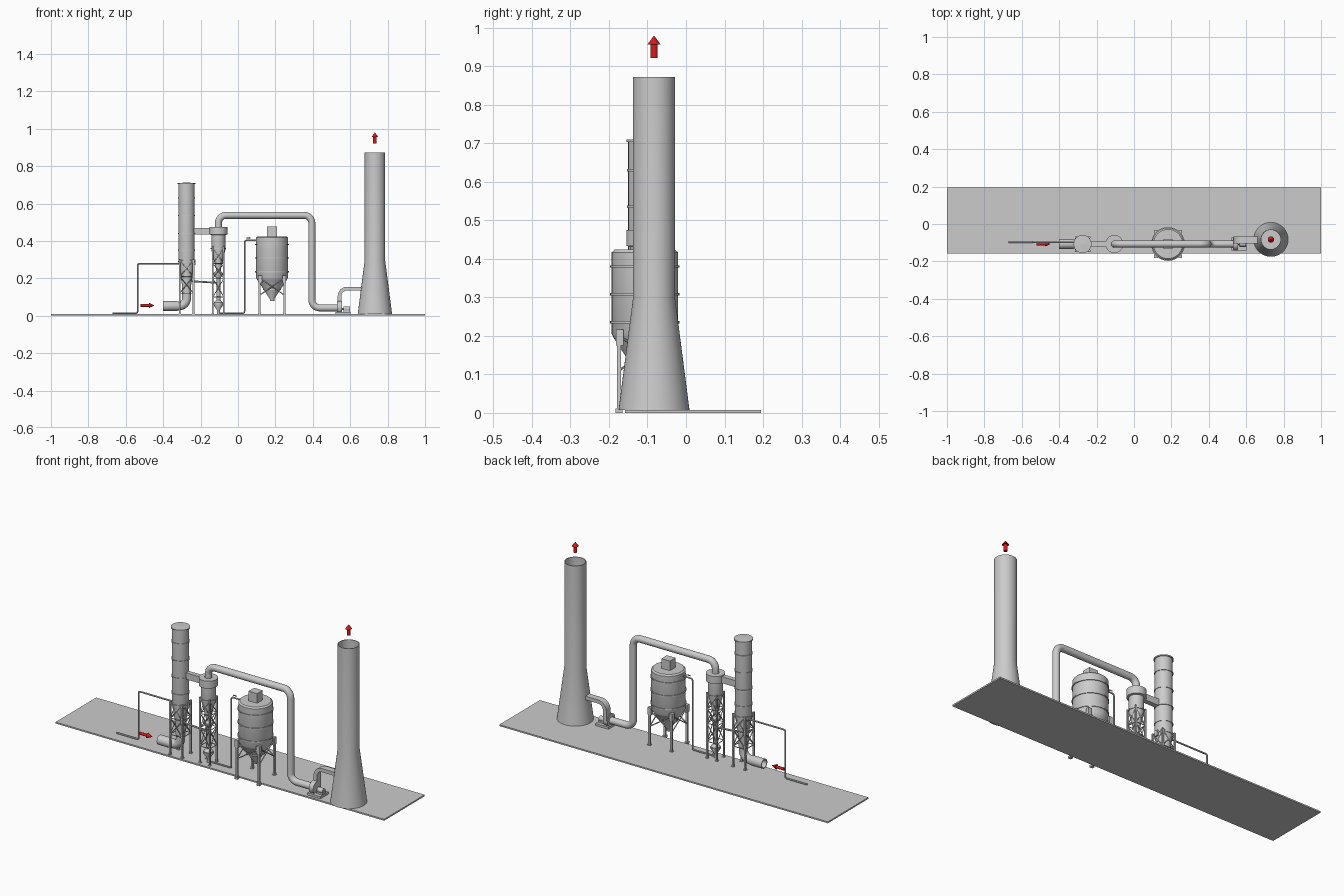
import bpy, math
from mathutils import Vector

if "Cube" in bpy.data.objects:
    bpy.data.objects.remove(bpy.data.objects["Cube"])

red = bpy.data.materials.new("red")
red.diffuse_color = (0.7, 0.01, 0.01, 1)
red.use_nodes = True
red.node_tree.nodes["Principled BSDF"].inputs["Base Color"].default_value = red.diffuse_color
Y = -0.107   # common centre line of the plant
G = 0.008    # top of the base plate


def smooth(o):
    bpy.ops.object.select_all(action='DESELECT')
    o.select_set(True)
    bpy.context.view_layer.objects.active = o
    bpy.ops.object.shade_smooth_by_angle(angle=math.radians(35))


def mesh_object(name, verts, faces):
    me = bpy.data.meshes.new(name)
    me.from_pydata(verts, [], faces)
    o = bpy.data.objects.new(name, me)
    bpy.context.collection.objects.link(o)
    return o


def lathe(name, profile, loc, axis='Z', n=40, mat=None):
    """Revolve (radius, height) points about Z, or lay them along X."""
    verts, faces = [], []
    for r, h in profile:
        for i in range(n):
            a = 2 * math.pi * i / n
            c, s = max(r, 1e-5) * math.cos(a), max(r, 1e-5) * math.sin(a)
            v = (c, s, h) if axis == 'Z' else (h, c, s)
            verts.append(Vector(v) + Vector(loc))
    for k in range(len(profile) - 1):
        for i in range(n):
            j = (i + 1) % n
            faces.append((k * n + i, k * n + j, (k + 1) * n + j, (k + 1) * n + i))
    o = mesh_object(name, verts, faces)
    if mat:
        o.data.materials.append(mat)
    smooth(o)
    return o


def box(name, x0, x1, y0, y1, z0, z1):
    v = [(x, y, z) for x in (x0, x1) for y in (y0, y1) for z in (z0, z1)]
    f = [(0, 1, 3, 2), (4, 6, 7, 5), (0, 4, 5, 1), (2, 3, 7, 6), (0, 2, 6, 4), (1, 5, 7, 3)]
    return mesh_object(name, v, f)


def pipe(name, pts, r, bend=0.0, section=None):
    """Sweep a round (or given) section along points with rounded corners."""
    pts = [Vector(p) for p in pts]
    path = [pts[0]]
    for a, b, c in zip(pts, pts[1:], pts[2:]):
        p, q = b + (a - b).normalized() * bend, b + (c - b).normalized() * bend
        o = p + q - b
        for i in range(9):
            t = i / 8 * math.pi / 2
            path.append(o + (p - o) * math.cos(t) + (q - o) * math.sin(t))
    path.append(pts[-1])
    n = len(section) if section else (24 if r > 0.01 else 10)
    sec = section or [(r * math.cos(2 * math.pi * i / n), r * math.sin(2 * math.pi * i / n)) for i in range(n)]
    verts, faces = [], []
    side = Vector((0, 1, 0))
    for k, p in enumerate(path):
        t = (path[min(k + 1, len(path) - 1)] - path[max(k - 1, 0)]).normalized()
        if abs(t.dot(side)) > 0.95:
            side = Vector((1, 0, 0))
        u = (side - t * side.dot(t)).normalized()
        w = u.cross(t)
        verts += [p + u * a + w * b for a, b in sec]
    for k in range(len(path) - 1):
        for i in range(n):
            j = (i + 1) % n
            faces.append((k * n + i, k * n + n + i, k * n + n + j, k * n + j))
    faces += [tuple(range(n)), tuple(range(len(verts) - 1, len(verts) - n - 1, -1))]
    o = mesh_object(name, verts, faces)
    smooth(o)
    return o


def ring(name, x, y, z, r, h=0.006):
    lathe(name, [(r - 0.006, -h / 2), (r, -h / 2), (r, h / 2), (r - 0.006, h / 2)], (x, y, z))


def frame(name, x, y, s, top, levels, r):
    """Four legs with horizontal rails and cross bracing between levels."""
    cs = [(x + s * a, y + s * b) for a, b in ((-1, -1), (1, -1), (1, 1), (-1, 1))]
    for i, c in enumerate(cs):
        d = cs[(i + 1) % 4]
        box(name + "_leg", c[0] - r, c[0] + r, c[1] - r, c[1] + r, 0, top)
        box(name + "_foot", c[0] - 1.6 * r, c[0] + 1.6 * r, c[1] - 1.6 * r, c[1] + 1.6 * r, 0, 0.011)
        for z0, z1 in zip(levels, levels[1:]):
            pipe(name + "_brace", [(*c, z0), (*d, z1)], r * 0.55)
            pipe(name + "_brace", [(*d, z0), (*c, z1)], r * 0.55)
        if len(levels) > 2:
            for z in levels:
                pipe(name + "_rail", [(*c, z), (*d, z)], r * 0.55)


def arrow(name, loc, length, r, axis):
    h = length * 0.6
    lathe(name, [(0, 0), (r * .55, 0), (r * .55, h), (r, h), (0, length)], loc, axis, 24, red)


# Base plate
box("base_plate", -1, 1, -0.158, 0.195, 0, G)

# Chimney, hollow at the top
lathe("chimney", [(0, G), (0.092, G), (0.055, 0.295), (0.055, 0.872), (0.051, 0.872),
                  (0.051, 0.3), (0, 0.3)], (0.732, -0.083, 0), n=48)

# Reactor tower with stiffening rings and support frame
tx = -0.275
lathe("reactor_tower", [(0, 0.115), (0.024, 0.115), (0.024, 0.16), (0.043, 0.285), (0.043, 0.71),
                        (0, 0.712)], (tx, Y, 0))
for z in (0.29, 0.35, 0.44, 0.535, 0.63):
    ring("reactor_ring", tx, Y, z, 0.046)
ring("reactor_top_flange", tx, Y, 0.707, 0.048)
frame("reactor_frame", tx, Y, 0.037, 0.3, [0.12, 0.21, 0.295], 0.0045)
box("reactor_side_column", -0.236, -0.226, Y - 0.01, Y + 0.01, 0.27, 0.30)

# Gas inlet: open drum, reducer and elbow up into the reactor
lathe("gas_inlet", [(0.021, 0.07), (0.021, 0), (0.026, 0), (0.026, 0.075), (0.023, 0.085)],
      (-0.402, Y, 0.052), 'X')
lathe("gas_inlet_back", [(0, 0.06), (0.022, 0.06)], (-0.402, Y, 0.052), 'X')
pipe("inlet_elbow", [(-0.32, Y, 0.052), (tx, Y, 0.052), (tx, Y, 0.13)], 0.0235, 0.042)

# Cyclone with wide head, cone, hopper and lower vessel
cx = -0.105
box("cyclone_duct", -0.24, cx - 0.02, Y - 0.013, Y + 0.013, 0.434, 0.47)
lathe("cyclone", [(0, 0.475), (0.048, 0.475), (0.048, 0.434), (0.037, 0.432), (0.037, 0.35),
                  (0.013, 0.25), (0.013, 0.24), (0.025, 0.228), (0.025, 0.22), (0.011, 0.2),
                  (0.011, 0.085), (0.024, 0.07), (0.024, 0.055), (0.008, 0.03), (0.008, G)], (cx, Y, 0))
ring("cyclone_ring", cx, Y, 0.36, 0.041)
ring("hopper_ring", cx, Y, 0.224, 0.028)
ring("vessel_ring", cx, Y, 0.062, 0.027)
frame("cyclone_frame", cx, Y, 0.03, 0.37, [0.1, 0.2, 0.28, 0.36], 0.004)
pipe("return_pipe", [(tx + 0.02, Y, 0.185), (cx, Y, 0.176)], 0.005)

# Main gas duct from cyclone to fan
pipe("main_duct", [(cx, Y, 0.47), (cx, Y, 0.537), (0.395, Y, 0.537), (0.395, Y, 0.042),
                   (0.535, Y, 0.042)], 0.0185, 0.042)

# Fan, motor and outlet duct to the chimney
lathe("fan_housing", [(0, 0), (0.034, 0), (0.034, 0.026), (0, 0.026)], (0.53, Y, 0.044), 'X')
lathe("fan_shaft", [(0.005, 0), (0.005, 0.05)], (0.55, Y, 0.036), 'X', 16)
lathe("fan_motor", [(0, 0), (0.014, 0), (0.014, 0.034), (0, 0.034)], (0.564, Y, 0.036), 'X', 24)
box("fan_base", 0.522, 0.602, Y - 0.036, Y + 0.036, G, 0.02)
box("motor_block", 0.563, 0.6, Y - 0.016, Y + 0.016, 0.02, 0.03)
pipe("fan_outlet", [(0.543, -0.086, 0.05), (0.543, -0.086, 0.145), (0.67, -0.086, 0.145)], 0, 0.04,
     [(-0.018, -0.01), (0.018, -0.01), (0.018, 0.01), (-0.018, 0.01)])

# Storage silo with rings, cone, roof box and legs
sx = 0.182
lathe("silo", [(0, 0.424), (0.078, 0.424), (0.086, 0.417), (0.086, 0.205), (0.078, 0.19),
               (0.012, 0.09), (0.012, 0.08), (0, 0.08)], (sx, Y, 0), n=48)
for z in (0.38, 0.308, 0.235):
    ring("silo_ring", sx, Y, z, 0.090)
ring("cone_ring", sx, Y, 0.14, 0.048)
box("silo_roof_box", sx - 0.026, sx + 0.026, Y - 0.024, Y + 0.024, 0.42, 0.477)
frame("silo_frame", sx, Y, 0.067, 0.215, [0.11, 0.2], 0.0055)
for a in (-1, 1):
    for b in (-1, 1):
        bx, by = sx + 0.065 * a, Y + 0.065 * b
        box("silo_bracket", bx - 0.01, bx + 0.01, by - 0.01, by + 0.01, 0.175, 0.216)

# Thin feed pipes
pipe("sorbent_feed_pipe", [(-0.67, -0.097, 0.014), (-0.537, -0.097, 0.014), (-0.537, -0.097, 0.278),
                           (-0.3, -0.097, 0.278)], 0.0045, 0.01)
pipe("ash_pipe", [(cx, Y, 0.014), (0.035, Y, 0.014), (0.035, Y, 0.403), (0.11, Y, 0.403)], 0.004, 0.01)

# Flow arrows
arrow("outlet_arrow", (0.732, -0.083, 0.922), 0.058, 0.017, 'Z')
arrow("inlet_arrow", (-0.522, Y, 0.055), 0.076, 0.014, 'X')
arrow("ash_arrow", (0.045, Y, 0.416), 0.025, 0.004, 'X')
